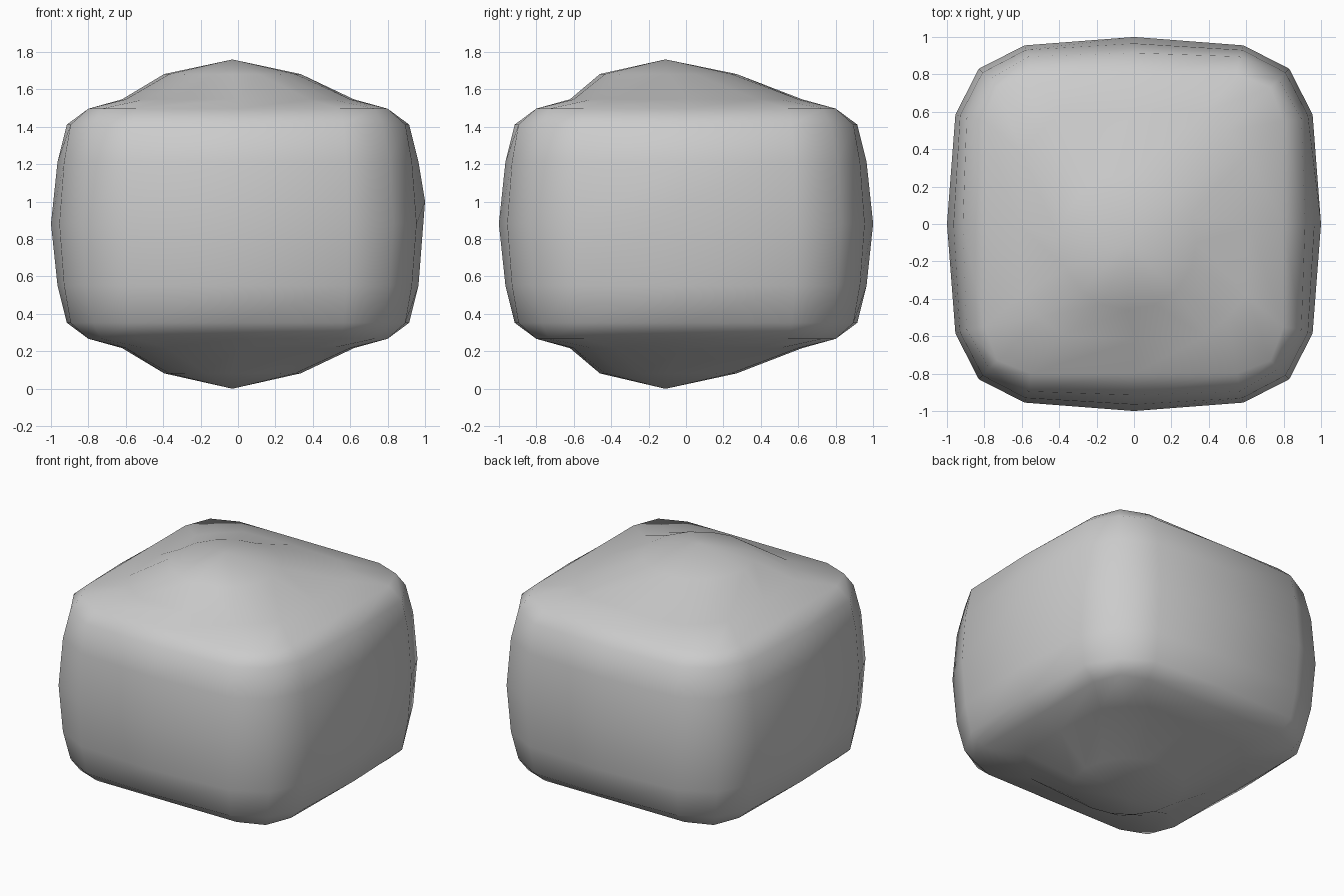
import bpy
import bmesh

cube = bpy.data.objects.get("Cube")
if cube:
    bpy.data.objects.remove(cube, do_unlink=True)

MID = 0.882
# Half profile: height from middle, side half width, shoulder (far, near), corner, cap shift x, y
PROFILE = [
    (0.0, 1.0, 0.955, 0.585, 0.83, 0, 0),
    (0.33, 0.965, 0.93, 0.58, 0.81, 0, 0),
    (0.53, 0.915, 0.895, 0.565, 0.775, 0, 0),
    (0.615, 0.80, 0.80, 0.55, 0.73, 0, 0),
    (0.665, 0.62, 0.60, 0.38, 0.50, 0, 0),
    (0.80, 0.365, 0.337, 0.14, 0.258, -0.03, -0.095),
]
APEX = (-0.03, -0.11)


def ring(bm, side, h, a, far, near, c, sx, sy):
    """One sixteen-sided rounded square, made by turning a quarter."""
    verts = []
    pts = [(a, 0), (far, near), (c, c), (near, far)]
    for _ in range(4):
        for x, y in pts:
            # the left flank bulges a little higher than the others
            lift = 0.12 if h == 0 and x == 1.0 else 0
            verts.append(bm.verts.new((x + sx, y + sy, MID + side * h + lift)))
        pts = [(-y, x) for x, y in pts]
    return verts


bm = bmesh.new()
levels = [(-1, p) for p in reversed(PROFILE)] + [(1, p) for p in PROFILE[1:]]
rings = [ring(bm, side, *p) for side, p in levels]

# Skin between neighbouring rings
n = len(rings[0])
for low, high in zip(rings, rings[1:]):
    for i in range(n):
        j = (i + 1) % n
        bm.faces.new((low[i], low[j], high[j], high[i]))

# Pointed top and bottom caps
for loop, z in ((rings[0], 0.0), (rings[-1], 2 * MID - 0.004)):
    tip = bm.verts.new((*APEX, z))
    for i in range(n):
        bm.faces.new((loop[i], loop[(i + 1) % n], tip))

bmesh.ops.recalc_face_normals(bm, faces=bm.faces)
for f in bm.faces:
    f.smooth = True

mesh = bpy.data.meshes.new("rounded_block")
bm.to_mesh(mesh)
bm.free()
block = bpy.data.objects.new("rounded_block", mesh)
bpy.context.collection.objects.link(block)

# Single pale grey material
mat = bpy.data.materials.new("pale grey")
mat.use_nodes = True
color = (0.6, 0.6, 0.6, 1)
mat.diffuse_color = color
mat.node_tree.nodes["Principled BSDF"].inputs["Base Color"].default_value = color
mesh.materials.append(mat)
